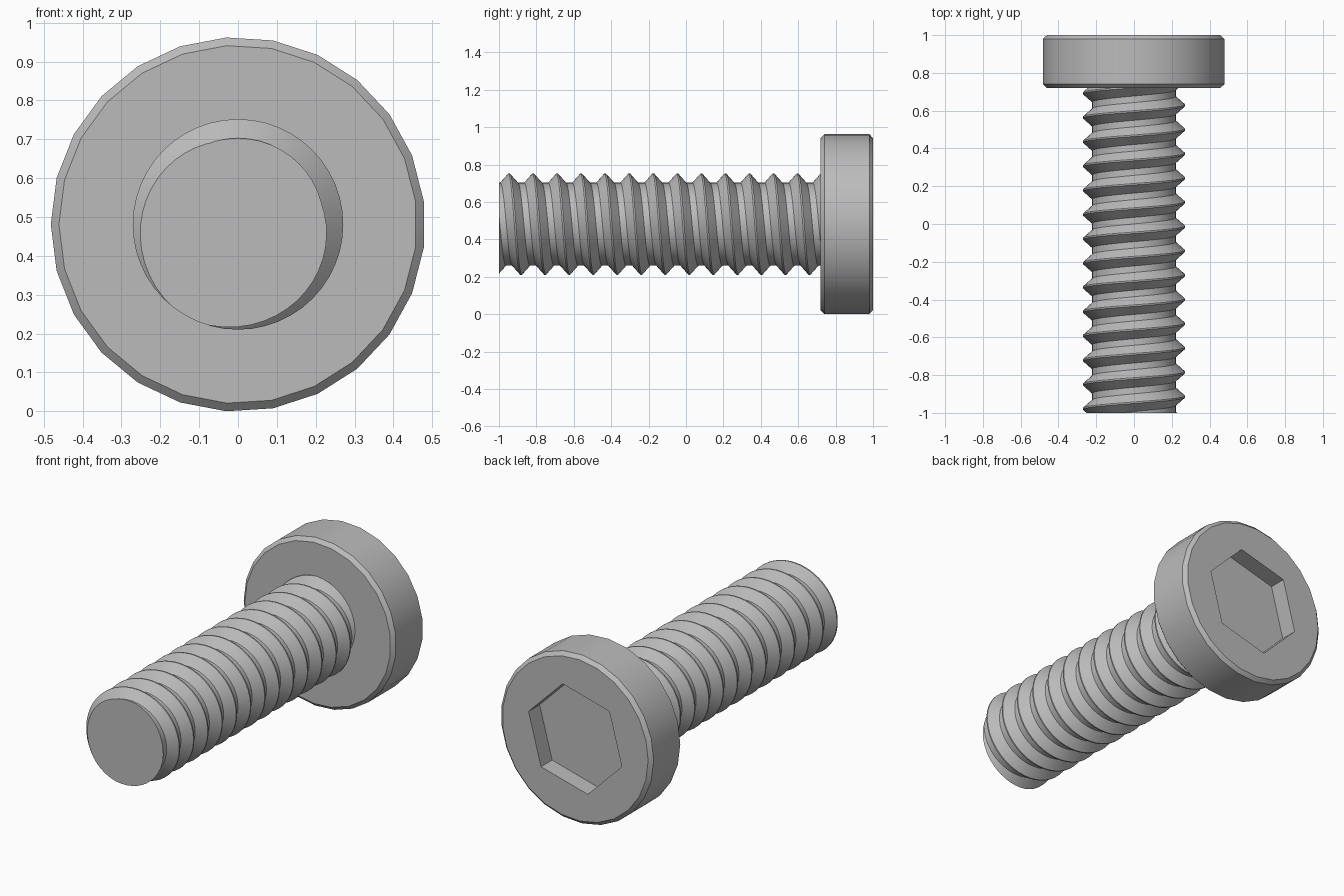
import bpy, bmesh, math

if "Cube" in bpy.data.objects:
    bpy.data.objects.remove(bpy.data.objects["Cube"])

CZ = 0.481            # height of the bolt axis
HEAD_Y, TIP_Y = 0.72, -1.0

steel = bpy.data.materials.new("steel grey")
steel.diffuse_color = (0.5, 0.5, 0.5, 1)
steel.use_nodes = True
steel.node_tree.nodes["Principled BSDF"].inputs["Base Color"].default_value = steel.diffuse_color


def ring(bm, r, y, n, start):
    """Circle of n vertices around the bolt axis."""
    return [bm.verts.new((r * math.cos(start + math.tau * i / n), y,
                          CZ + r * math.sin(start + math.tau * i / n))) for i in range(n)]


def bridge(bm, a, b):
    for i in range(len(a)):
        j = (i + 1) % len(a)
        bm.faces.new((a[i], a[j], b[j], b[i]))


def finish(bm, name):
    bmesh.ops.recalc_face_normals(bm, faces=bm.faces)
    mesh = bpy.data.meshes.new(name)
    bm.to_mesh(mesh)
    bm.free()
    obj = bpy.data.objects.new(name, mesh)
    bpy.context.collection.objects.link(obj)
    mesh.materials.append(steel)
    bpy.ops.object.select_all(action='DESELECT')
    obj.select_set(True)
    bpy.context.view_layer.objects.active = obj
    bpy.ops.object.shade_smooth_by_angle(angle=math.radians(30))


# Head: 25-sided chamfered disc with a hexagonal socket
bm = bmesh.new()
rings = [ring(bm, r, y, 25, math.pi) for r, y in
         ((0.461, HEAD_Y), (0.482, HEAD_Y + 0.02), (0.482, 0.98), (0.461, 1.0))]
for a, b in zip(rings, rings[1:]):
    bridge(bm, a, b)
bm.faces.new(rings[0])
rim = ring(bm, 0.305, 1.0, 6, math.radians(15))
floor = ring(bm, 0.305, 0.9, 6, math.radians(15))
bridge(bm, rim, floor)
bm.faces.new(floor)
edges = [bm.edges.get((loop[i - 1], loop[i])) for loop in (rings[-1], rim) for i in range(len(loop))]
bmesh.ops.triangle_fill(bm, edges=edges, use_beauty=True, normal=(0, 1, 0))
finish(bm, "head")

# Threaded shank: thread profile swept along a helix, then trimmed flat
PITCH, STEPS = 0.1285, 48
CREST, ROOT = 0.271, 0.222
profile = [(-0.004, CREST), (0.004, CREST), (0.047, ROOT), (PITCH - 0.047, ROOT)]
bm = bmesh.new()
turns = 18
rows = []
for s in range(turns * STEPS + 1):
    t = s / STEPS
    a = math.pi / 2 - math.tau * t
    y0 = -0.946 + PITCH * (t - 3)
    rows.append([bm.verts.new((r * math.cos(a), y0 + dy, CZ + r * math.sin(a)))
                 for dy, r in profile + [(PITCH - 0.004, CREST)]])
for a, b in zip(rows, rows[1:]):
    for i in range(4):
        bm.faces.new((a[i], a[i + 1], b[i + 1], b[i]))
bmesh.ops.remove_doubles(bm, verts=bm.verts, dist=0.0005)
for y, n in ((TIP_Y, -1), (HEAD_Y + 0.01, 1)):
    geom = bm.verts[:] + bm.edges[:] + bm.faces[:]
    cut = bmesh.ops.bisect_plane(bm, geom=geom, plane_co=(0, y, 0), plane_no=(0, n, 0),
                                 clear_outer=True)
    if n < 0:   # flat tip
        bmesh.ops.holes_fill(bm, edges=[e for e in cut["geom_cut"]
                                        if isinstance(e, bmesh.types.BMEdge)], sides=0)
finish(bm, "threaded_shank")
